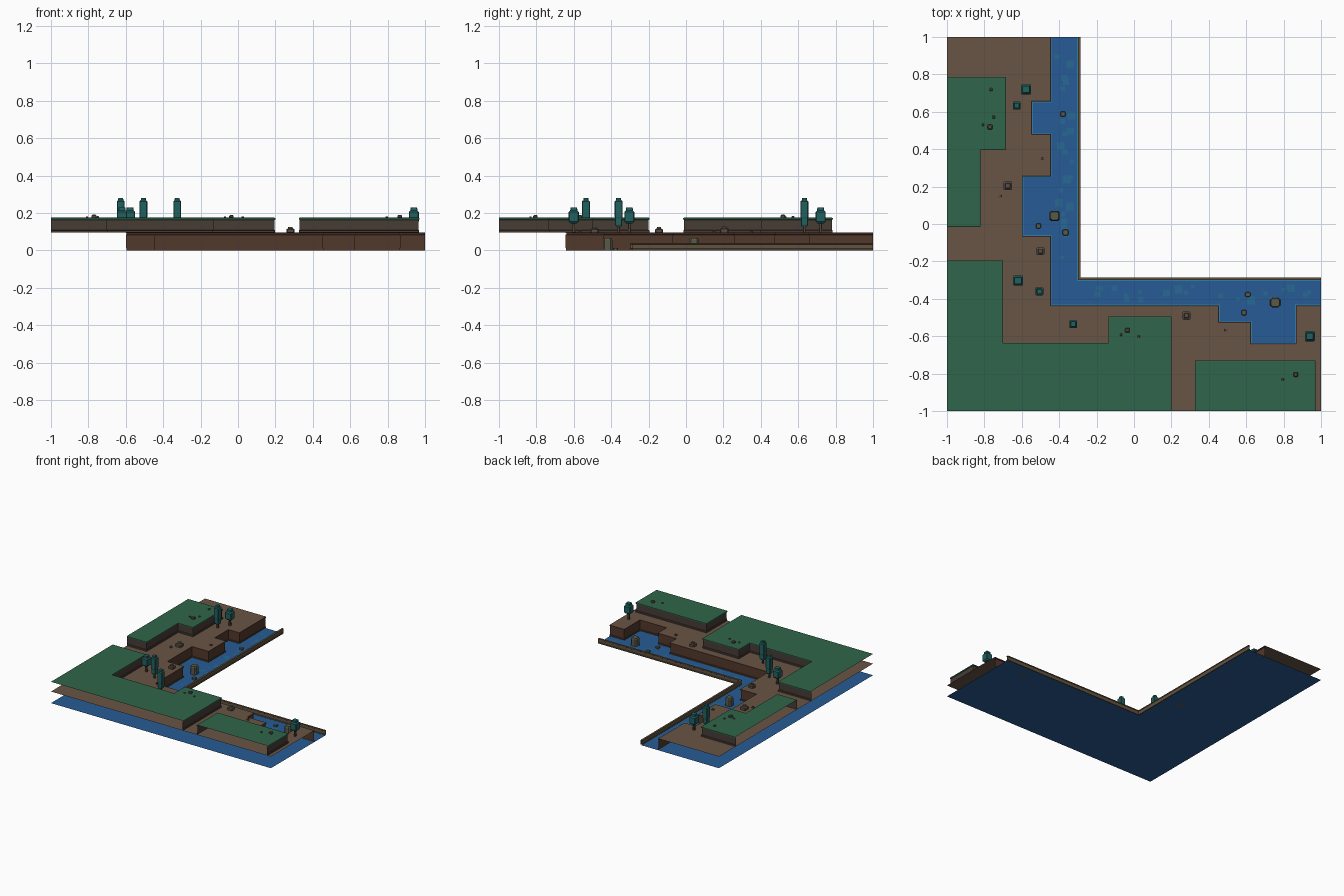
import bpy
import random

if "Cube" in bpy.data.objects:
    bpy.data.objects.remove(bpy.data.objects["Cube"])

random.seed(4)


def material(name, rgb):
    m = bpy.data.materials.new(name)
    m.diffuse_color = (*rgb, 1)
    m.use_nodes = True
    m.node_tree.nodes["Principled BSDF"].inputs["Base Color"].default_value = m.diffuse_color
    return m


WATER = material("water", (0.02, 0.105, 0.30))
RIPPLE = material("ripple", (0.02, 0.14, 0.29))
FOAM = material("foam", (0.03, 0.22, 0.36))
DIRT = material("dirt", (0.14, 0.09, 0.058))
CLIFF = material("cliff", (0.085, 0.04, 0.025))
SOIL = material("soil", (0.065, 0.045, 0.036))
GRASS = material("grass", (0.03, 0.13, 0.07))
LEAF = material("leaf", (0.015, 0.12, 0.115))
BARK = material("bark", (0.08, 0.06, 0.03))
STONE = material("stone", (0.10, 0.075, 0.06))
MOSSY = material("mossy_stone", (0.10, 0.10, 0.065))
RIM = material("rim", (0.12, 0.085, 0.05))


def build(name, verts, faces, mat):
    me = bpy.data.meshes.new(name)
    me.from_pydata(verts, [], faces)
    me.materials.append(mat)
    ob = bpy.data.objects.new(name, me)
    bpy.context.collection.objects.link(ob)
    return ob


def sheet(name, pts, z, mat):
    build(name, [(x, y, z) for x, y in pts], [list(range(len(pts)))], mat)


def offset(path, d):
    """Shift a right-angled path to its right side by d."""
    normals = []
    for (ax, ay), (bx, by) in zip(path, path[1:]):
        n = abs(bx - ax) + abs(by - ay)
        normals.append(((by - ay) / n, -(bx - ax) / n))
    out = []
    for i, (x, y) in enumerate(path):
        near = {normals[max(i - 1, 0)], normals[min(i, len(normals) - 1)]}
        out.append((x + d * sum(n[0] for n in near), y + d * sum(n[1] for n in near)))
    return out


def sweep(name, path, profile, mat):
    """Sweep an (outward, z) profile along the path."""
    n, verts, faces = len(path), [], []
    for d, z in profile:
        verts += [(x, y, z) for x, y in offset(path, d)]
    for j in range(len(profile) - 1):
        for i in range(n - 1):
            a = j * n + i
            faces.append((a, a + n, a + n + 1, a + 1))
    build(name, verts, faces, mat)


def stack(name, x, y, rings, mat, cut=0.25):
    """Blocky solid: chamfered square rings of (half width, z)."""
    verts, faces = [], []
    for h, z in rings:
        c = h * (1 - cut)
        verts += [(x + u, y + v, z) for u, v in
                  ((h, -c), (h, c), (c, h), (-c, h), (-h, c), (-h, -c), (-c, -h), (c, -h))]
    for j in range(len(rings) - 1):
        for i in range(8):
            a, b = j * 8 + i, j * 8 + (i + 1) % 8
            faces.append((a, b, b + 8, a + 8))
    last = len(verts) - 8
    faces += [list(range(7, -1, -1)), list(range(last, last + 8))]
    build(name, verts, faces, mat)


def cliff(name, path, low, top, wall_mat, lip_mat):
    # stepped wall with foot and a thin overhanging lip
    sweep(name + "_wall", path, [(0, top - 0.012), (0, low + 0.014),
                                 (0.004, low + 0.012), (0.004, low)], wall_mat)
    sweep(name + "_lip", path, [(0, top), (0.005, top - 0.002),
                                (0.005, top - 0.010), (0, top - 0.012)], lip_mat)


Z1, Z2 = 0.095, 0.175

# Water bed and river rim
sheet("water", [(-1, -1), (1, -1), (1, -0.29), (-0.29, -0.29), (-0.29, 1), (-1, 1)], 0, WATER)
rim = [(1, -0.30), (-0.30, -0.30), (-0.30, 1)]
sweep("river_rim", rim, [(0, 0), (0, 0.008), (0.003, 0.010), (0.003, 0.032), (0, 0.034),
                         (0, 0.040), (0.015, 0.040), (0.015, 0.034), (0.012, 0.032),
                         (0.012, 0.010), (0.015, 0.008), (0.015, 0)], RIM)
sweep("rim_foam", rim, [(-0.006, 0.003), (0, 0.003)], FOAM)

# Dirt terrace
bank = [(1, -0.44), (0.87, -0.44), (0.87, -0.645), (0.62, -0.645), (0.62, -0.53),
        (0.45, -0.53), (0.45, -0.44), (-0.45, -0.44), (-0.45, -0.07), (-0.60, -0.07),
        (-0.60, 0.26), (-0.45, 0.26), (-0.45, 0.475), (-0.55, 0.475), (-0.55, 0.66),
        (-0.45, 0.66), (-0.45, 1)]
sheet("dirt_ground", bank + [(-1, 1), (-1, -1), (1, -1)], Z1, DIRT)
cliff("dirt_bank", bank, 0, Z1, CLIFF, CLIFF)
sweep("bank_foam", bank, [(0.010, 0.003), (0, 0.003)], FOAM)

# Grass plateaus
plateaus = {
    "north_grass": ([(-1, -0.01), (-0.825, -0.01), (-0.825, 0.40), (-0.69, 0.40),
                     (-0.69, 0.78), (-1, 0.78)], []),
    "corner_grass": ([(0.195, -1), (0.195, -0.5), (-0.13, -0.5), (-0.13, -0.64),
                      (-0.705, -0.64), (-0.705, -0.2), (-1, -0.2)], [(-1, -1)]),
    "east_grass": ([(0.965, -1), (0.965, -0.735), (0.33, -0.735), (0.33, -1)], []),
}
for name, (path, extra) in plateaus.items():
    sheet(name, path + extra, Z2, GRASS)
    cliff(name, path, Z1, Z2, SOIL, GRASS)

# Ripples: flat squares drifting along both river arms
for i in range(44):
    t, s = random.uniform(-0.25, 0.94), random.uniform(0.008, 0.022)
    off = random.triangular(-0.42, -0.33, -0.335)
    x, y = (off, t) if i % 2 else (t, off)
    sheet("ripple", [(x - s, y - s), (x + s, y - s), (x + s, y + s), (x - s, y + s)],
          0.002 + i * 0.00001, RIPPLE)

# Trees: short round ones and tall slim ones
for x, y in ((-0.577, 0.72), (-0.62, -0.303), (0.94, -0.6)):
    stack("short_tree_trunk", x, y, [(0.008, Z1), (0.007, 0.155)], BARK)
    stack("short_tree_leaves", x, y, [(0.018, 0.145), (0.027, 0.155), (0.027, 0.205),
                                      (0.019, 0.214), (0.018, 0.229)], LEAF, 0.15)
for x, y in ((-0.627, 0.633), (-0.506, -0.36), (-0.325, -0.535)):
    stack("tall_tree_trunk", x, y, [(0.007, Z1), (0.006, 0.14)], BARK)
    stack("tall_tree_leaves", x, y, [(0.014, 0.127), (0.019, 0.138), (0.019, 0.17),
                                     (0.021, 0.178), (0.021, 0.262), (0.014, 0.268),
                                     (0.013, 0.280)], LEAF, 0.15)

# Rocks on the dirt
for x, y, r in ((-0.675, 0.205, 0.024), (-0.5, -0.145, 0.021), (0.28, -0.49, 0.022),
                (-0.49, 0.35, 0.008), (-0.715, 0.15, 0.009), (0.49, -0.567, 0.009)):
    stack("dirt_rock", x, y, [(r, Z1), (r, Z1 + r * 0.8), (r * 0.6, Z1 + r),
                              (r * 0.5, Z1 + r * 1.4)], STONE)

# Pebbles on the grass
for x, y, r in ((-0.765, 0.718, 0.008), (-0.75, 0.572, 0.007), (-0.77, 0.518, 0.013),
                (-0.807, 0.53, 0.006), (-0.035, -0.568, 0.012), (-0.07, -0.592, 0.006),
                (0.025, -0.602, 0.006), (0.865, -0.805, 0.012), (0.795, -0.832, 0.006)):
    stack("grass_pebble", x, y, [(r, Z2), (r, Z2 + r * 0.8), (r * 0.6, Z2 + r * 1.2)], STONE)

# Stones standing in the river
for x, y, r, h in ((-0.425, 0.043, 0.027, 0.066), (0.755, -0.42, 0.027, 0.066),
                   (-0.511, -0.01, 0.014, 0.014), (-0.366, -0.045, 0.016, 0.016),
                   (-0.38, 0.588, 0.014, 0.014), (0.608, -0.377, 0.014, 0.014),
                   (0.588, -0.474, 0.014, 0.014)):
    stack("river_stone", x, y, [(r, 0), (r * 0.95, h * 0.85), (r * 0.8, h)], MOSSY, 0.4)
